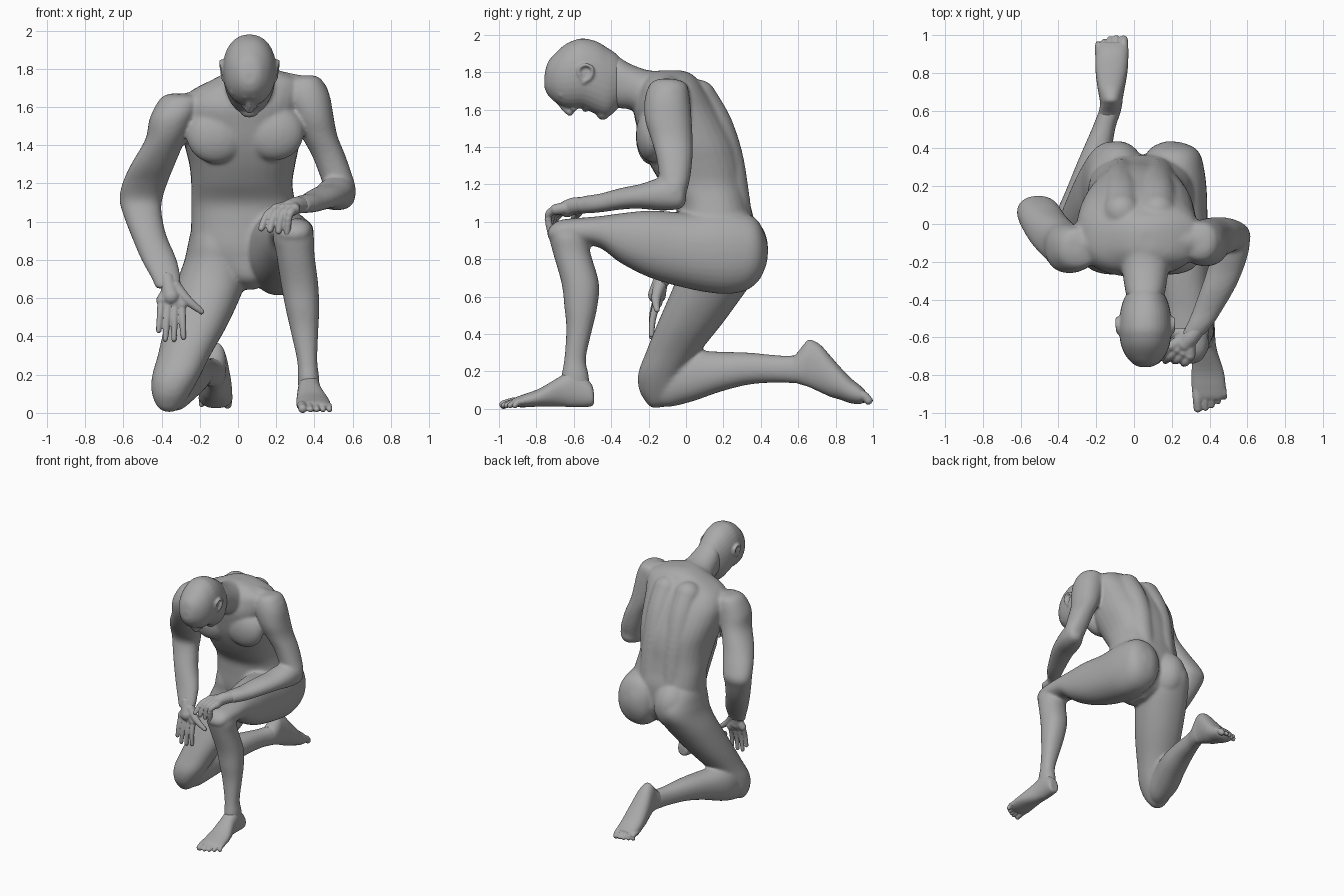
import bpy, bmesh, math
from mathutils import Vector, Matrix

skin = bpy.data.materials.new("grey clay")
skin.diffuse_color = (0.4, 0.4, 0.4, 1)


def spline(rows, steps=4):
    """Smooth rows of numbers with a Catmull-Rom spline."""
    out = []
    for i in range(len(rows) - 1):
        p = [rows[max(i - 1, 0)], rows[i], rows[i + 1], rows[min(i + 2, len(rows) - 1)]]
        for k in range(steps):
            t = k / steps
            out.append([0.5 * (2 * b + (c - a) * t + (2 * a - 5 * b + 4 * c - d) * t * t
                               + (3 * b - a - 3 * c + d) * t ** 3) for a, b, c, d in zip(*p)])
    return out + [list(rows[-1])]


def skin_rings(bm, rings):
    vs = [[bm.verts.new(co) for co in r] for r in rings]
    n = len(vs[0])
    for a, b in zip(vs, vs[1:]):
        for i in range(n):
            bm.faces.new((a[i], a[(i + 1) % n], b[(i + 1) % n], b[i]))
    bm.faces.new(vs[0])
    bm.faces.new(vs[-1])


def loft(bm, axis, rows, power=2.2, n=32):
    """Sections across z (x and y bounds) or across y (x and z bounds)."""
    rings = []
    for t, a0, a1, b0, b1 in spline(rows):
        ring = []
        for i in range(n):
            c, s = math.cos(math.tau * i / n), math.sin(math.tau * i / n)
            a = (a0 + a1) / 2 + (a1 - a0) / 2 * math.copysign(abs(c) ** (2 / power), c)
            b = (b0 + b1) / 2 + (b1 - b0) / 2 * math.copysign(abs(s) ** (2 / power), s)
            ring.append((a, b, t) if axis == 'z' else (a, t, b))
        rings.append(ring)
    skin_rings(bm, rings)


def tube(bm, points, r0, r1, n=16):
    """Round-ended tapering tube through points."""
    pts = [Vector(p) for p in spline(points)]
    rings = []
    for i, p in enumerate(pts):
        d = pts[min(i + 1, len(pts) - 1)] - pts[max(i - 1, 0)]
        q = d.to_track_quat('Z', 'Y')
        r = r0 + (r1 - r0) * i / (len(pts) - 1)
        rings.append([p + q @ Vector((r * math.cos(math.tau * k / n), r * math.sin(math.tau * k / n), 0))
                      for k in range(n)])
    skin_rings(bm, rings)
    ball(bm, pts[0], (r0,) * 3)
    ball(bm, pts[-1], (r1,) * 3)


def ball(bm, c, r):
    bmesh.ops.create_uvsphere(bm, u_segments=24, v_segments=16, radius=1,
                              matrix=Matrix.Translation(c) @ Matrix.Diagonal((*r, 1)))


def finish(name, bm, voxel, relax):
    """Fuse the overlapping forms into one smooth surface."""
    bmesh.ops.recalc_face_normals(bm, faces=bm.faces)
    me = bpy.data.meshes.new(name)
    bm.to_mesh(me)
    bm.free()
    me.materials.append(skin)
    ob = bpy.data.objects.new(name, me)
    bpy.context.collection.objects.link(ob)
    m = ob.modifiers.new("fuse", 'REMESH')
    m.mode, m.voxel_size, m.use_smooth_shade = 'VOXEL', voxel, True
    m = ob.modifiers.new("relax", 'SMOOTH')
    m.factor, m.iterations = 0.5, relax


# ---- body: torso, thighs, shins and arms
bm = bmesh.new()
loft(bm, 'z', [(.645, .03, .09, .06, .2), (.70, -.06, .18, -.02, .3), (.80, -.2, .31, -.04, .36),
               (.88, -.245, .335, -.05, .365), (1.0, -.245, .32, -.05, .365), (1.1, -.245, .30, -.06, .342),
               (1.2, -.245, .285, -.13, .325), (1.3, -.255, .30, -.19, .312), (1.4, -.28, .32, -.235, .285),
               (1.5, -.30, .33, -.262, .24), (1.6, -.30, .34, -.28, .185), (1.68, -.25, .35, -.26, .13),
               (1.74, -.14, .33, -.23, .08), (1.79, -.04, .22, -.19, .03), (1.81, .03, .12, -.14, -.03)], 2.4)
for x, z in ((-.115, 1.45), (.19, 1.465)):         # chest muscles
    ball(bm, (x, -.185, z), (.155, .083, .145))
for x in (-.065, .125):                            # long back muscles beside the spine
    tube(bm, [(x, .265, 1.02), (x, .238, 1.2), (x - .005, .21, 1.35), (x, .15, 1.52), (x, .065, 1.66)], .09, .1)
# sloping muscles from neck to shoulders
tube(bm, [(-.35, -.12, 1.57), (-.2, -.1, 1.605), (-.06, -.09, 1.665), (.06, -.09, 1.71)], .085, .09)
tube(bm, [(.39, -.09, 1.665), (.27, -.09, 1.69), (.15, -.09, 1.71)], .085, .09)
ball(bm, (-.085, .27, .86), (.145, .17, .19))      # buttocks
ball(bm, (.19, .27, .84), (.15, .17, .21))
# kneeling thigh
loft(bm, 'z', [(1.05, -.16, -.04, .1, .3), (.98, -.235, .03, .0, .37), (.88, -.262, .045, -.03, .43),
               (.8, -.28, .05, -.03, .43), (.7, -.315, .045, -.05, .37), (.6, -.345, .01, -.09, .30),
               (.45, -.385, -.06, -.155, .19), (.3, -.42, -.145, -.215, .07), (.19, -.45, -.2, -.255, 0),
               (.1, -.45, -.25, -.25, -.03), (.03, -.42, -.3, -.21, -.1), (.005, -.38, -.34, -.18, -.14)])
# kneeling shin
loft(bm, 'y', [(-.2, -.4, -.33, .06, .15), (-.12, -.43, -.25, .01, .27), (.02, -.425, -.2, .035, .31),
               (.18, -.36, -.15, .09, .305), (.34, -.295, -.125, .13, .30), (.5, -.225, -.1, .14, .285),
               (.6, -.185, -.07, .135, .285), (.66, -.16, -.08, .15, .27)])
# raised thigh
loft(bm, 'y', [(.435, .16, .24, .8, .87), (.41, .1, .31, .72, .96), (.37, .065, .35, .665, 1.02),
               (.3, .05, .37, .625, 1.05),
               (.18, .05, .385, .615, 1.06), (0, .05, .39, .645, 1.05), (-.19, .09, .395, .70, 1.06),
               (-.35, .13, .395, .78, 1.045), (-.46, .16, .395, .86, 1.03), (-.58, .175, .395, .88, 1.02),
               (-.67, .19, .385, .89, 1.01), (-.72, .22, .36, .9, .98), (-.74, .26, .32, .92, .95)])
# upright shin
loft(bm, 'z', [(1.0, .24, .35, -.69, -.6), (.93, .185, .395, -.73, -.53), (.83, .2, .4, -.71, -.51),
               (.67, .225, .42, -.665, -.465), (.54, .25, .425, -.65, -.475), (.43, .275, .42, -.64, -.5),
               (.27, .31, .415, -.65, -.535), (.18, .312, .425, -.665, -.52), (.08, .32, .425, -.67, -.51)])
# bent arm: upper arm, then forearm across to the knee
loft(bm, 'z', [(1.765, .33, .4, -.14, -.07), (1.74, .27, .44, -.19, 0), (1.66, .25, .48, -.22, .02),
               (1.55, .29, .5, -.22, .03), (1.45, .33, .52, -.19, .035), (1.35, .385, .56, -.16, .035),
               (1.25, .425, .595, -.145, .025), (1.18, .45, .615, -.14, .01), (1.12, .47, .61, -.13, -.01),
               (1.07, .5, .57, -.1, -.04)])
loft(bm, 'y', [(0, .52, .57, 1.11, 1.19), (-.03, .48, .61, 1.07, 1.22), (-.13, .42, .61, 1.06, 1.235),
               (-.25, .385, .575, 1.07, 1.2), (-.35, .35, .53, 1.065, 1.18), (-.46, .31, .465, 1.05, 1.15),
               (-.53, .28, .42, 1.045, 1.14), (-.59, .25, .37, 1.045, 1.125)])
# hanging arm
loft(bm, 'z', [(1.67, -.36, -.27, -.16, -.08), (1.65, -.4, -.2, -.22, -.03), (1.6, -.435, -.2, -.25, -.01),
               (1.53, -.465, -.23, -.26, 0), (1.43, -.485, -.275, -.23, .02), (1.3, -.56, -.33, -.15, .07),
               (1.2, -.605, -.37, -.07, .12), (1.12, -.62, -.395, -.025, .15), (1.05, -.605, -.4, -.035, .13),
               (.93, -.56, -.375, -.08, .08), (.8, -.505, -.32, -.125, 0), (.7, -.45, -.3, -.165, -.07),
               (.65, -.43, -.3, -.18, -.1)])
# neck
loft(bm, 'y', [(0, -.08, .2, 1.55, 1.79), (-.1, -.075, .195, 1.52, 1.805), (-.2, -.07, .19, 1.55, 1.81),
               (-.3, -.055, .175, 1.6, 1.845), (-.38, -.04, .16, 1.61, 1.89), (-.45, -.01, .13, 1.65, 1.88)])
finish("body", bm, .011, 8)

# ---- head, bowed forward
bm = bmesh.new()
loft(bm, 'y', [(-.757, .03, .09, 1.72, 1.78), (-.74, -.005, .125, 1.68, 1.85), (-.7, -.042, .162, 1.64, 1.90),
               (-.65, -.066, .186, 1.612, 1.945), (-.6, -.076, .196, 1.605, 1.97), (-.55, -.08, .2, 1.605, 1.98),
               (-.48, -.075, .195, 1.575, 1.965), (-.42, -.062, .182, 1.56, 1.93), (-.37, -.04, .16, 1.6, 1.895),
               (-.31, 0, .12, 1.66, 1.83)], 2.15)
tube(bm, [(.06, -.69, 1.66), (.06, -.655, 1.615), (.06, -.622, 1.588)], .014, .022)   # nose
tube(bm, [(.035, -.6, 1.605), (.085, -.6, 1.605)], .016, .016)                        # nostrils
tube(bm, [(.02, -.53, 1.612), (.06, -.54, 1.598), (.1, -.53, 1.612)], .013, .013)     # lips
ball(bm, (.06, -.445, 1.58), (.05, .035, .035))                                       # chin
for s in (-1, 1):
    tube(bm, [(.06 + s * .02, -.7, 1.655), (.06 + s * .085, -.665, 1.68)], .014, .016)  # brows
    x = .06 + s * .137
    tube(bm, [(x, -.56, 1.765), (x + s * .008, -.575, 1.81), (x + s * .012, -.54, 1.84),
              (x + s * .012, -.5, 1.82), (x + s * .006, -.51, 1.775), (x, -.545, 1.745)], .009, .011)  # ear rims
    ball(bm, (x - s * .01, -.54, 1.79), (.014, .035, .04))
finish("head", bm, .008, 3)

# ---- planted foot
bm = bmesh.new()
loft(bm, 'y', [(-.492, .35, .41, .03, .08), (-.51, .33, .425, .012, .14), (-.6, .315, .43, .008, .21),
               (-.67, .31, .44, .012, .175), (-.78, .305, .475, .012, .11), (-.86, .305, .485, .008, .08),
               (-.91, .312, .48, .01, .062), (-.93, .33, .46, .02, .05)])
for i, tip in enumerate((-.975, -.975, -.96, -.94, -.915)):
    r = .023 if i == 0 else .0155
    x = .332 if i == 0 else .34 + i * .033
    tube(bm, [(x, -.87, .04), (x + .003, (tip - .88) / 2, .036), (x + .006, tip, .022 if i == 0 else .018)], r * 1.1, r)
finish("planted_foot", bm, .006, 2)

# ---- trailing foot, sole facing up and back
bm = bmesh.new()
loft(bm, 'y', [(.52, -.2, -.1, .16, .26), (.58, -.19, -.075, .14, .285), (.63, -.18, -.063, .125, .345),
               (.66, -.182, -.06, .115, .37), (.715, -.192, -.05, .09, .345), (.77, -.2, -.04, .065, .285),
               (.82, -.204, -.033, .05, .228), (.88, -.204, -.03, .03, .165), (.93, -.198, -.03, .025, .125),
               (.96, -.18, -.045, .04, .095)])
for i, tip in enumerate((.975, .985, .98, .965, .95)):
    r = .023 if i == 0 else .0155
    x = -.055 if i == 0 else -.062 - i * .032
    tube(bm, [(x, .9, .08), (x, .95, .07), (x, tip, .045)], r * 1.1, r)
finish("trailing_foot", bm, .006, 2)

# ---- hand resting over the raised knee
bm = bmesh.new()
tube(bm, [(.33, -.56, 1.088), (.30, -.6, 1.085), (.27, -.635, 1.07)], .044, .046)
for i in range(4):
    x, y = .2 + i * .032, -.645 - i * .017
    tube(bm, [(.29, -.6, 1.08), (x, y, 1.066)], .036, .029)
    tx = .122 + i * .045
    tube(bm, [(x, y, 1.065), ((x + tx) / 2 - .008, y - .04, 1.035), (tx, -.725, .965 - .007 * i)], .025, .017)
tube(bm, [(.30, -.58, 1.07), (.225, -.575, 1.05), (.165, -.60, 1.02)], .03, .017)
finish("knee_hand", bm, .006, 2)

# ---- hand hanging against the kneeling thigh
bm = bmesh.new()
tube(bm, [(-.37, -.13, .7), (-.36, -.145, .65), (-.35, -.155, .61)], .04, .048)
for i, (tx, tz) in enumerate(((-.285, .395), (-.335, .385), (-.38, .385), (-.415, .43))):
    x, z = -.295 - i * .035, .565 + i * .008
    tube(bm, [(-.355, -.14, .65), (x, -.155, z)], .036, .028)
    tube(bm, [(x, -.155, z), ((x + tx) / 2, -.178, (z + tz) / 2), (tx, -.185, tz)], .022, .014)
tube(bm, [(-.33, -.14, .66), (-.265, -.16, .59), (-.19, -.155, .53)], .036, .015)
finish("thigh_hand", bm, .006, 2)
